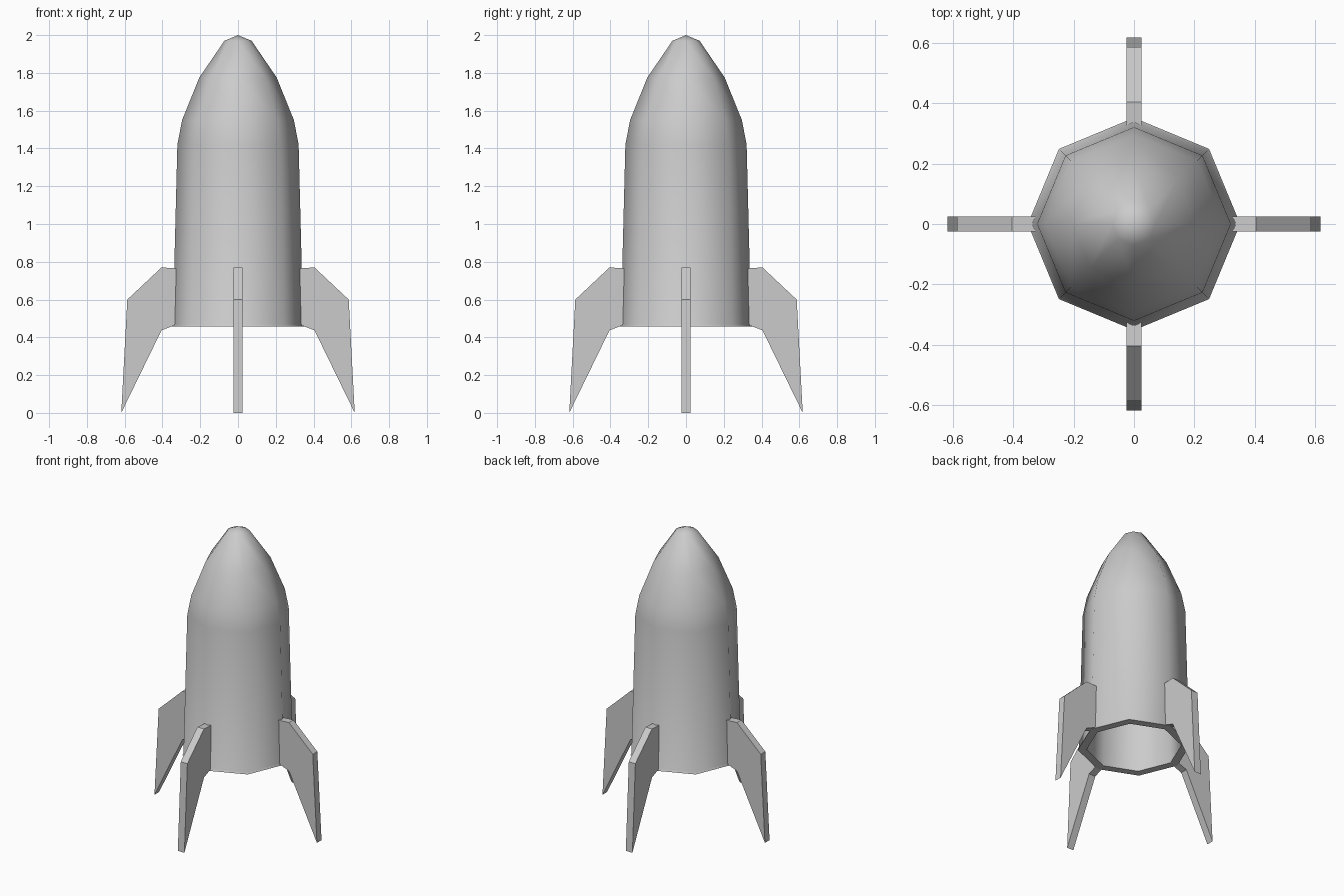
import bpy, bmesh, math

if "Cube" in bpy.data.objects:
    bpy.data.objects.remove(bpy.data.objects["Cube"])


def make_object(name, bm):
    bmesh.ops.recalc_face_normals(bm, faces=bm.faces)
    mesh = bpy.data.meshes.new(name)
    bm.to_mesh(mesh)
    bm.free()
    obj = bpy.data.objects.new(name, mesh)
    bpy.context.collection.objects.link(obj)
    return obj


# Hull: eight-sided hollow shell, outer skin down to the rim, then the inner skin
SIDES = 8
outer = [(0.072, 1.97), (0.205, 1.775), (0.296, 1.55), (0.321, 1.42),
         (0.345, 0.47), (0.352, 0.457)]
inner = [(0.297, 0.457), (0.271, 1.41), (0.248, 1.53), (0.16, 1.75), (0.045, 1.92)]
bm = bmesh.new()
rings = [[bm.verts.new((r * math.cos(math.tau * i / SIDES),
                        r * math.sin(math.tau * i / SIDES), z))
          for i in range(SIDES)] for r, z in outer + inner]
for a, b in zip(rings, rings[1:]):
    for i in range(SIDES):
        j = (i + 1) % SIDES
        bm.faces.new((a[i], b[i], b[j], a[j]))
for ring, z in ((rings[0], 2.0), (rings[-1], 1.94)):
    tip = bm.verts.new((0, 0, z))
    for i in range(SIDES):
        bm.faces.new((tip, ring[i], ring[(i + 1) % SIDES]))
hull = make_object("hull", bm)
bpy.context.view_layer.objects.active = hull
hull.select_set(True)
bpy.ops.object.shade_smooth_by_angle(angle=math.radians(60))
hull.select_set(False)

# Fins: one swept profile, extruded and repeated around the hull
fin_profile = [(0.32, 0.765), (0.405, 0.77), (0.586, 0.6),
               (0.618, 0.0), (0.405, 0.437), (0.345, 0.46), (0.32, 0.47)]
HALF = 0.025
for k, name in enumerate(("right_fin", "back_fin", "left_fin", "front_fin")):
    bm = bmesh.new()
    near = [bm.verts.new((x, -HALF, z)) for x, z in fin_profile]
    far = [bm.verts.new((x, HALF, z)) for x, z in fin_profile]
    bm.faces.new(near)
    bm.faces.new(far[::-1])
    for i in range(len(near)):
        j = (i + 1) % len(near)
        bm.faces.new((near[i], far[i], far[j], near[j]))
    fin = make_object(name, bm)
    fin.rotation_euler.z = k * math.pi / 2
